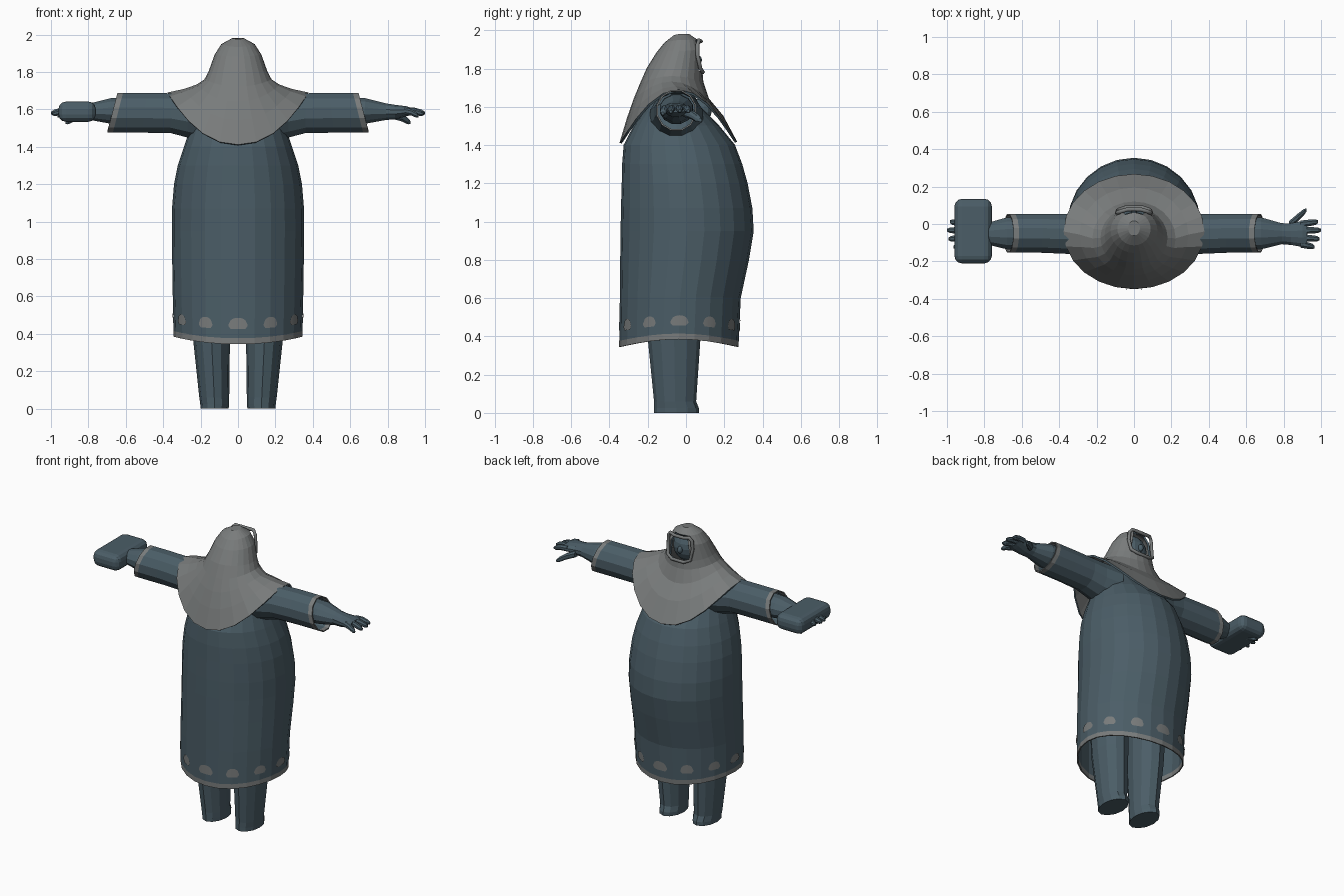
import bpy, math
from mathutils import Vector

if "Cube" in bpy.data.objects:
    bpy.data.objects.remove(bpy.data.objects["Cube"])


def material(name, rgb):
    m = bpy.data.materials.new(name)
    m.use_nodes = True
    m.diffuse_color = (*rgb, 1)
    bsdf = next(n for n in m.node_tree.nodes if n.type == "BSDF_PRINCIPLED")
    bsdf.inputs["Base Color"].default_value = (*rgb, 1)
    bsdf.inputs["Roughness"].default_value = 0.9
    return m


SLATE = material("slate cloth", (0.07, 0.11, 0.135))
GREY = material("grey cloth", (0.19, 0.2, 0.2))
SIDES = 24


def make(name, verts, faces, mats, rule=None):
    me = bpy.data.meshes.new(name)
    me.from_pydata([tuple(v) for v in verts], [], faces)
    for m in mats:
        me.materials.append(m)
    if rule:
        for p in me.polygons:
            p.material_index = rule(p.index)
    ob = bpy.data.objects.new(name, me)
    bpy.context.collection.objects.link(ob)
    return ob


def loft(name, rings, mats, caps=(True, True), rule=None, skip=None):
    """Join equal rings of points into a skin."""
    n = len(rings[0])
    verts = [p for r in rings for p in r]
    faces = []
    for i in range(len(rings) - 1):
        for j in range(n):
            if skip and skip(i, j):
                continue
            k = (j + 1) % n
            faces.append((i * n + j, i * n + k, (i + 1) * n + k, (i + 1) * n + j))
    if caps[0]:
        faces.append(tuple(reversed(range(n))))
    if caps[1]:
        faces.append(tuple(range(len(verts) - n, len(verts))))
    return make(name, verts, faces, mats, rule)


def cloth_point(ring, a, power=2.2, lift=0.0):
    """Point on a draped ring; angle zero faces +y."""
    rx, zs, yb, zb, yf, zf = ring
    s = abs(math.sin(a)) ** power
    z_end = zf if math.cos(a) > 0 else zb
    return Vector(((rx + lift) * math.sin(a),
                   (yb + yf) / 2 + ((yf - yb) / 2 + lift) * math.cos(a),
                   z_end + (zs - z_end) * s))


def cloth_ring(ring):
    return [cloth_point(ring, -math.tau * j / SIDES) for j in range(SIDES)]


def solidify(ob, thickness, rim=0):
    mod = ob.modifiers.new("Thickness", "SOLIDIFY")
    mod.thickness = thickness
    mod.offset = 0
    mod.material_offset_rim = rim


def oval(center, ry, rz, n=12, slant=0.0):
    """Oval ring across the x axis."""
    x, y, z = center
    pts = []
    for j in range(n):
        a = math.tau * (j + 0.5) / n
        pts.append((x - slant * math.sin(a), y + ry * math.cos(a), z + rz * math.sin(a)))
    return pts


def flip(rings, side):
    """Copy rings to the chosen side, keeping the faces outward."""
    if side > 0:
        return rings
    return [[(-p[0], p[1], p[2]) for p in reversed(r)] for r in rings]


# Robe: half width, side height, back y and height, front y and height
robe = [
    (0.34, 0.385, -0.345, 0.345, 0.27, 0.345),
    (0.34, 0.415, -0.345, 0.377, 0.272, 0.377),
    (0.345, 0.61, -0.342, 0.6, 0.282, 0.6),
    (0.348, 0.8, -0.34, 0.8, 0.325, 0.8),
    (0.35, 0.95, -0.338, 0.95, 0.35, 0.95),
    (0.349, 1.07, -0.336, 1.07, 0.343, 1.07),
    (0.338, 1.2, -0.332, 1.2, 0.318, 1.2),
    (0.318, 1.3, -0.33, 1.3, 0.29, 1.3),
    (0.285, 1.4, -0.322, 1.4, 0.252, 1.4),
    (0.25, 1.5, -0.27, 1.5, 0.17, 1.5),
    (0.21, 1.6, -0.2, 1.6, 0.07, 1.6),
    (0.12, 1.68, -0.12, 1.68, 0.03, 1.68),
]
body = loft("robe", [cloth_ring(r) for r in robe], [SLATE, GREY], (False, True),
            rule=lambda i: 1 if i < SIDES else 0)
solidify(body, 0.008)

# Row of domed spots above the hem
for k in range(12):
    verts, faces, cols = [], [], 8
    for c in range(cols + 1):
        u = 2 * c / cols - 1
        bulge = math.sqrt(max(0, 1 - u * u))
        width = 0.15 if k % 3 == 0 else 0.12
        a = math.tau * k / 12 + u * width
        for t in (0.29 - 0.07 * min(1, 1.5 * bulge), 0.32 + 0.17 * bulge):
            mix = [p + (q - p) * t for p, q in zip(robe[1], robe[2])]
            verts.append(cloth_point(mix, a, lift=0.007))
        if c:
            faces.append((2 * c - 2, 2 * c - 1, 2 * c + 1, 2 * c))
    make("hem_spot", verts, faces, [GREY])

# Hood draping into a shoulder cape, with a face opening
hood = [
    (0.03, 1.975, -0.06, 1.97, 0.015, 1.975),
    (0.085, 1.945, -0.11, 1.93, 0.058, 1.945),
    (0.12, 1.89, -0.15, 1.88, 0.078, 1.9),
    (0.152, 1.8, -0.2, 1.8, 0.08, 1.785),
    (0.175, 1.757, -0.235, 1.72, 0.085, 1.73),
    (0.22, 1.727, -0.268, 1.64, 0.115, 1.64),
    (0.29, 1.703, -0.303, 1.54, 0.19, 1.55),
    (0.375, 1.685, -0.342, 1.41, 0.262, 1.415),
]
cape = loft("hood", [cloth_ring(r) for r in hood], [GREY, SLATE], (True, False),
            skip=lambda i, j: i in (1, 2) and (j < 2 or j >= SIDES - 2))
solidify(cape, 0.012, rim=1)


def ball(name, loc, size, mat):
    bpy.ops.mesh.primitive_uv_sphere_add(segments=16, ring_count=10, location=loc)
    ob = bpy.context.object
    ob.name = name
    ob.scale = size
    ob.data.materials.append(mat)


# Head, nose and frame around the face
ball("head", (0, -0.035, 1.85), (0.1, 0.1, 0.11), SLATE)
ball("nose", (0, 0.063, 1.845), (0.016, 0.02, 0.024), SLATE)
curve = bpy.data.curves.new("face_frame", "CURVE")
curve.dimensions = "3D"
curve.bevel_depth = 0.011
curve.bevel_resolution = 1
half = [(0.045, 0.088, 1.782), (0.085, 0.075, 1.8), (0.092, 0.06, 1.87),
        (0.088, 0.06, 1.925), (0.07, 0.068, 1.948), (0.035, 0.078, 1.942)]
path = half + [(-x, y, z) for x, y, z in reversed(half)]
spline = curve.splines.new("POLY")
spline.points.add(len(path) - 1)
for p, co in zip(spline.points, path):
    p.co = (*co, 1)
spline.use_cyclic_u = True
curve.materials.append(GREY)
bpy.context.collection.objects.link(bpy.data.objects.new("face_frame", curve))


def digit(name, side, a, b, r):
    """Bent finger from knuckle to tip."""
    a, b = Vector(a), Vector(b)
    mid = (a + b) / 2 + Vector((0, 0, 0.006))
    rings = [oval(c, r * k, r * k, 8) for c, k in
             ((a, 1.05), (mid, 1), (b + (mid - b) * 0.3, 0.85), (b, 0.4))]
    loft(name, flip(rings, side), [SLATE])


for side, label in ((1, "left"), (-1, "right")):
    # Sleeve with slanted cuff
    sleeve = [oval(*s) for s in (
        ((0.16, -0.05, 1.55), 0.14, 0.125), ((0.27, -0.052, 1.567), 0.115, 0.117),
        ((0.36, -0.053, 1.58), 0.106, 0.106))]
    sleeve += [oval((x, -0.05, 1.582), 0.103, 0.106, slant=s)
               for x, s in ((0.5, 0.01), (0.642, 0.028), (0.672, 0.028))]
    ob = loft(label + "_sleeve", flip(sleeve, side), [SLATE, GREY], (True, False),
              rule=lambda i: 1 if 48 <= i < 60 else 0)
    solidify(ob, 0.008)

    # Forearm and palm
    arm = [oval(*s) for s in (
        ((0.55, -0.05, 1.588), 0.09, 0.08), ((0.68, -0.05, 1.592), 0.088, 0.071),
        ((0.79, -0.052, 1.588), 0.058, 0.046), ((0.84, -0.054, 1.586), 0.06, 0.04),
        ((0.9, -0.053, 1.59), 0.072, 0.028), ((0.925, -0.052, 1.59), 0.066, 0.02))]
    loft(label + "_forearm", flip(arm, side), [SLATE])

    # Fingers and thumb
    for y0, y1, tip, z in ((-0.108, -0.122, 0.965, 1.565), (-0.072, -0.08, 0.993, 1.575),
                           (-0.035, -0.033, 1.0, 1.58), (0.0, 0.012, 0.985, 1.578)):
        digit(label + "_finger", side, (0.89, y0, 1.592), (tip, y1, z), 0.019)
    digit(label + "_thumb", side, (0.83, -0.005, 1.57), (0.922, 0.075, 1.53), 0.022)

    # Leg and foot: height, centre x, centre y, half width, half depth
    leg = []
    for z, cx, cy, rx, ry in ((0, 0.125, -0.05, 0.075, 0.117), (0.025, 0.125, -0.05, 0.077, 0.117),
                              (0.06, 0.127, -0.057, 0.08, 0.11), (0.38, 0.142, -0.062, 0.099, 0.137),
                              (0.7, 0.15, -0.06, 0.11, 0.145)):
        leg.append([(cx + rx * math.cos(math.tau * j / 12), cy + ry * math.sin(math.tau * j / 12), z)
                    for j in range(12)])
    loft(label + "_leg", flip(leg, side), [SLATE])

# Rounded block held in the right hand
bpy.ops.mesh.primitive_cube_add(size=1, location=(-0.86, -0.038, 1.588))
block = bpy.context.object
block.name = "held_block"
block.scale = (0.2, 0.345, 0.108)
bpy.ops.object.transform_apply(location=False, rotation=False, scale=True)
block.data.materials.append(SLATE)
bevel = block.modifiers.new("Rounded", "BEVEL")
bevel.width = 0.04
bevel.segments = 3
